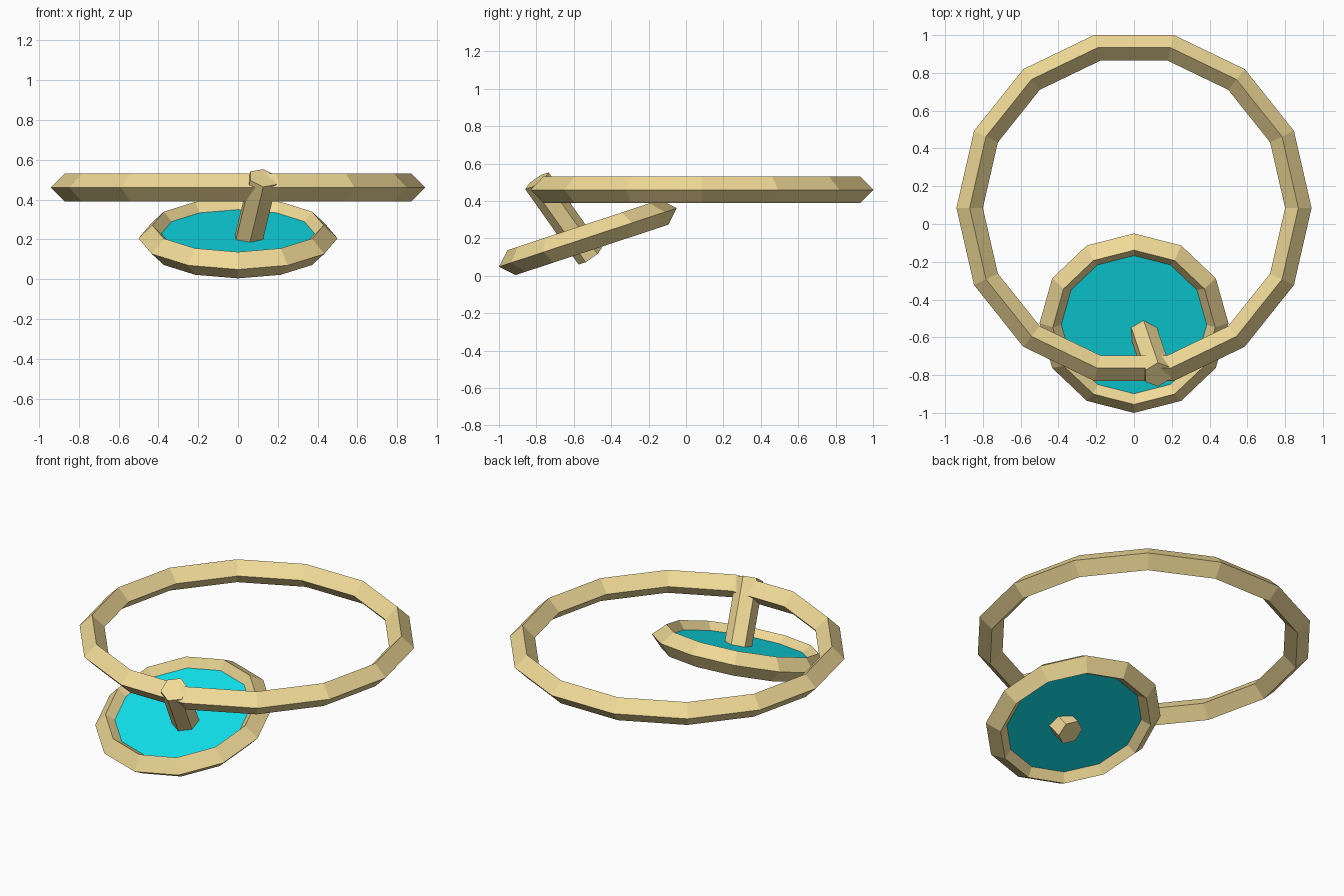
import bpy, bmesh
from math import radians, pi, sin, cos
from mathutils import Vector

if "Cube" in bpy.data.objects:
    bpy.data.objects.remove(bpy.data.objects["Cube"])


def material(name, color):
    m = bpy.data.materials.new(name)
    m.diffuse_color = (*color, 1)
    m.use_nodes = True
    m.node_tree.nodes["Principled BSDF"].inputs["Base Color"].default_value = m.diffuse_color
    return m


gold = material("pale_gold", (0.87, 0.70, 0.31))
cyan = material("cyan", (0.005, 0.76, 0.84))
TILT = (radians(18.25), 0, 0)
DIAL = (0, -0.525, 0.205)


def finish(name, mat):
    ob = bpy.context.object
    ob.name = ob.data.name = name
    ob.data.materials.append(mat)


def ring(name, loc, rot, sides, radius):
    # torus with a four-sided diamond cross-section
    bpy.ops.mesh.primitive_torus_add(location=loc, rotation=rot, major_segments=sides,
                                     minor_segments=4, major_radius=radius, minor_radius=0.07)
    finish(name, gold)


# large horizontal band and small tilted frame
ring("large_ring", (0, 0.085, 0.46), (0, 0, 0), 14, 0.87)
ring("small_ring", DIAL, TILT, 12, 0.43)

# coloured disc set inside the small ring
bpy.ops.mesh.primitive_cylinder_add(vertices=12, radius=0.386, depth=0.05,
                                    location=DIAL, rotation=TILT)
finish("disc", cyan)

# hexagonal pin joining the disc and the large ring
bottom, top = Vector((0.03, -0.512, 0.105)), Vector((0.127, -0.797, 0.508))
axis = (top - bottom).normalized()
u = Vector((1, 0, 0)).cross(axis).normalized()
v = axis.cross(u)
bm = bmesh.new()
rims = [[bm.verts.new(c + 0.077 * (u * cos(i * pi / 3) + v * sin(i * pi / 3)))
         for i in range(6)] for c in (bottom, top)]
bm.faces.new(rims[0][::-1])
bm.faces.new(rims[1])
for i in range(6):
    j = (i + 1) % 6
    bm.faces.new((rims[0][i], rims[0][j], rims[1][j], rims[1][i]))
mesh = bpy.data.meshes.new("connecting_pin")
bm.to_mesh(mesh)
bm.free()
mesh.materials.append(gold)
bpy.context.collection.objects.link(bpy.data.objects.new("connecting_pin", mesh))
